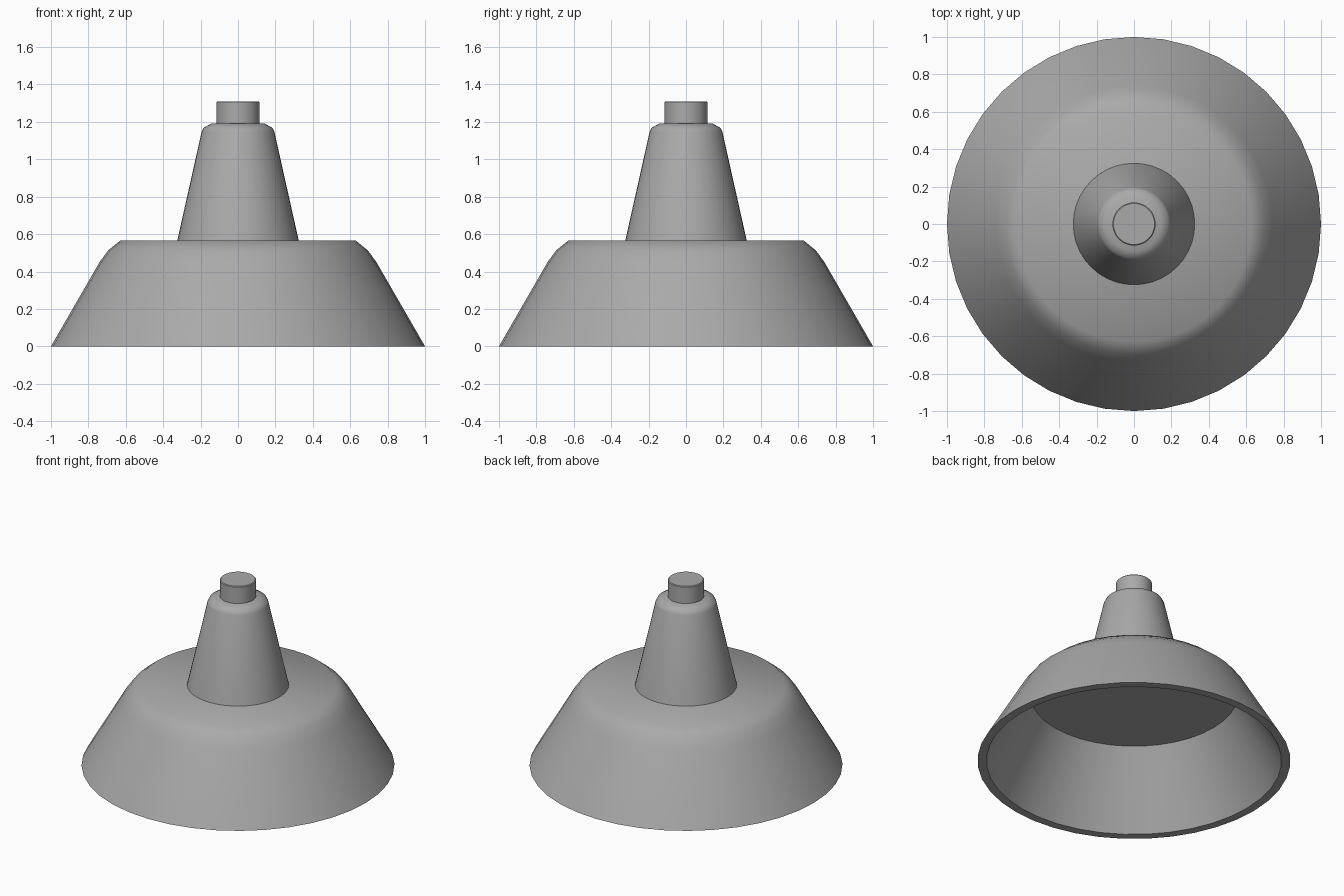
import bpy, bmesh, math

if "Cube" in bpy.data.objects:
    bpy.data.objects.remove(bpy.data.objects["Cube"])

SIDES = 40

# Single grey finish
grey = bpy.data.materials.new("grey_metal")
grey.diffuse_color = (0.4, 0.4, 0.4, 1)
grey.use_nodes = True
grey.node_tree.nodes["Principled BSDF"].inputs["Base Color"].default_value = grey.diffuse_color


def lathe(name, profile, smooth_angle):
    """Spin an (r, z) profile, listed bottom to top, around the z axis."""
    bm = bmesh.new()
    rings = []
    for r, z in profile:
        if r == 0:
            rings.append([bm.verts.new((0, 0, z))] * SIDES)
            continue
        rings.append([bm.verts.new((r * math.cos(2 * math.pi * i / SIDES),
                                    r * math.sin(2 * math.pi * i / SIDES), z))
                      for i in range(SIDES)])
    for a, b in zip(rings, rings[1:]):
        for i in range(SIDES):
            j = (i + 1) % SIDES
            corners = dict.fromkeys((a[i], a[j], b[j], b[i]))
            bm.faces.new(list(corners))
    bmesh.ops.recalc_face_normals(bm, faces=bm.faces)
    mesh = bpy.data.meshes.new(name)
    bm.to_mesh(mesh)
    bm.free()
    mesh.materials.append(grey)
    obj = bpy.data.objects.new(name, mesh)
    bpy.context.collection.objects.link(obj)
    bpy.ops.object.select_all(action='DESELECT')
    obj.select_set(True)
    bpy.context.view_layer.objects.active = obj
    bpy.ops.object.shade_smooth_by_angle(angle=math.radians(smooth_angle))
    return obj


# Hollow shade: inner ceiling, inner wall, rim, outer wall, rounded shoulder, top
lathe("shade", [(0, 0.49), (0.665, 0.49), (0.943, 0), (1, 0), (0.74, 0.45),
                (0.695, 0.512), (0.63, 0.565), (0, 0.565)], 50)

# Tapered neck with a rounded top edge
lathe("neck", [(0, 0.56), (0.326, 0.56), (0.195, 1.145), (0.184, 1.168),
               (0.145, 1.19), (0, 1.19)], 50)

# Short cable cap with a slightly eased edge
lathe("cable_cap", [(0, 1.185), (0.115, 1.185), (0.115, 1.305),
                    (0.11, 1.31), (0, 1.31)], 30)
